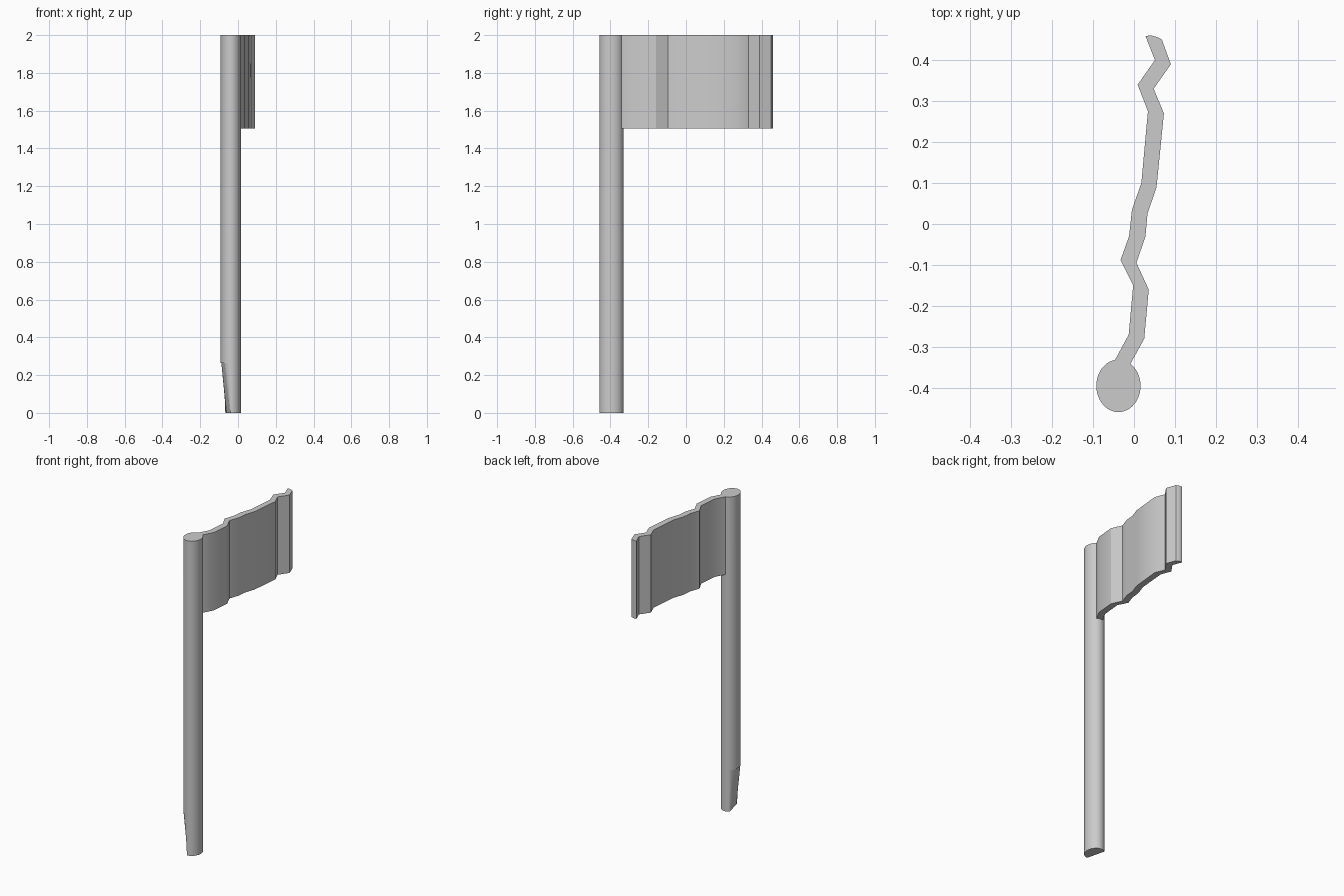
import bpy, bmesh, math

if "Cube" in bpy.data.objects:
    bpy.data.objects.remove(bpy.data.objects["Cube"])

def finish(bm, name):
    bmesh.ops.recalc_face_normals(bm, faces=bm.faces)
    mesh = bpy.data.meshes.new(name)
    bm.to_mesh(mesh)
    bm.free()
    obj = bpy.data.objects.new(name, mesh)
    bpy.context.collection.objects.link(obj)
    bpy.ops.object.select_all(action='DESELECT')
    obj.select_set(True)
    bpy.context.view_layer.objects.active = obj
    bpy.ops.object.shade_smooth_by_angle(angle=math.radians(30))
    return obj

# Pole: oval shaft with a slanted flat whittled into the left of its foot
SIDES = 48
CUT_TOP = 0.265

def pole_ring(bm, z, cut):
    ring = []
    for i in range(SIDES):
        a = 2 * math.pi * i / SIDES
        x = -0.038 + 0.054 * math.cos(a)
        y = -0.395 + 0.064 * math.sin(a)
        if cut:
            x = max(x, -0.09 - 0.25 * (y + 0.37) + 0.11 * (CUT_TOP - z))
        ring.append(bm.verts.new((x, y, z)))
    return ring

bm = bmesh.new()
rings = [pole_ring(bm, z, cut) for z, cut in
         ((0, True), (CUT_TOP - 0.002, True), (CUT_TOP, False), (2, False))]
for low, high in zip(rings, rings[1:]):
    for i in range(SIDES):
        j = (i + 1) % SIDES
        bm.faces.new((low[i], low[j], high[j], high[i]))
bm.faces.new(rings[0][::-1])
bm.faces.new(rings[-1])
finish(bm, "pole")

# Flag: rippled band, described by matching left and right outline points
left = [(-0.062, -0.36), (-0.048, -0.335), (-0.013, -0.27), (-0.002, -0.15),
        (-0.033, -0.088), (-0.012, -0.03), (-0.005, 0.035), (0.018, 0.10),
        (0.034, 0.275), (0.009, 0.34), (0.051, 0.40), (0.028, 0.459)]
right = [(-0.02, -0.36), (-0.008, -0.34), (0.025, -0.28), (0.036, -0.16),
         (0.006, -0.095), (0.028, -0.03), (0.033, 0.025), (0.055, 0.09),
         (0.073, 0.27), (0.048, 0.33), (0.09, 0.39), (0.068, 0.45)]
tip = [(0.057, 0.456), (0.043, 0.46)]
outline = right + tip + left[::-1]

bm = bmesh.new()
base = bm.faces.new([bm.verts.new((x, y, 1.505)) for x, y in outline])
ext = bmesh.ops.extrude_face_region(bm, geom=[base], use_keep_orig=True)
for v in ext["geom"]:
    if isinstance(v, bmesh.types.BMVert):
        v.co.z = 2
finish(bm, "flag")
